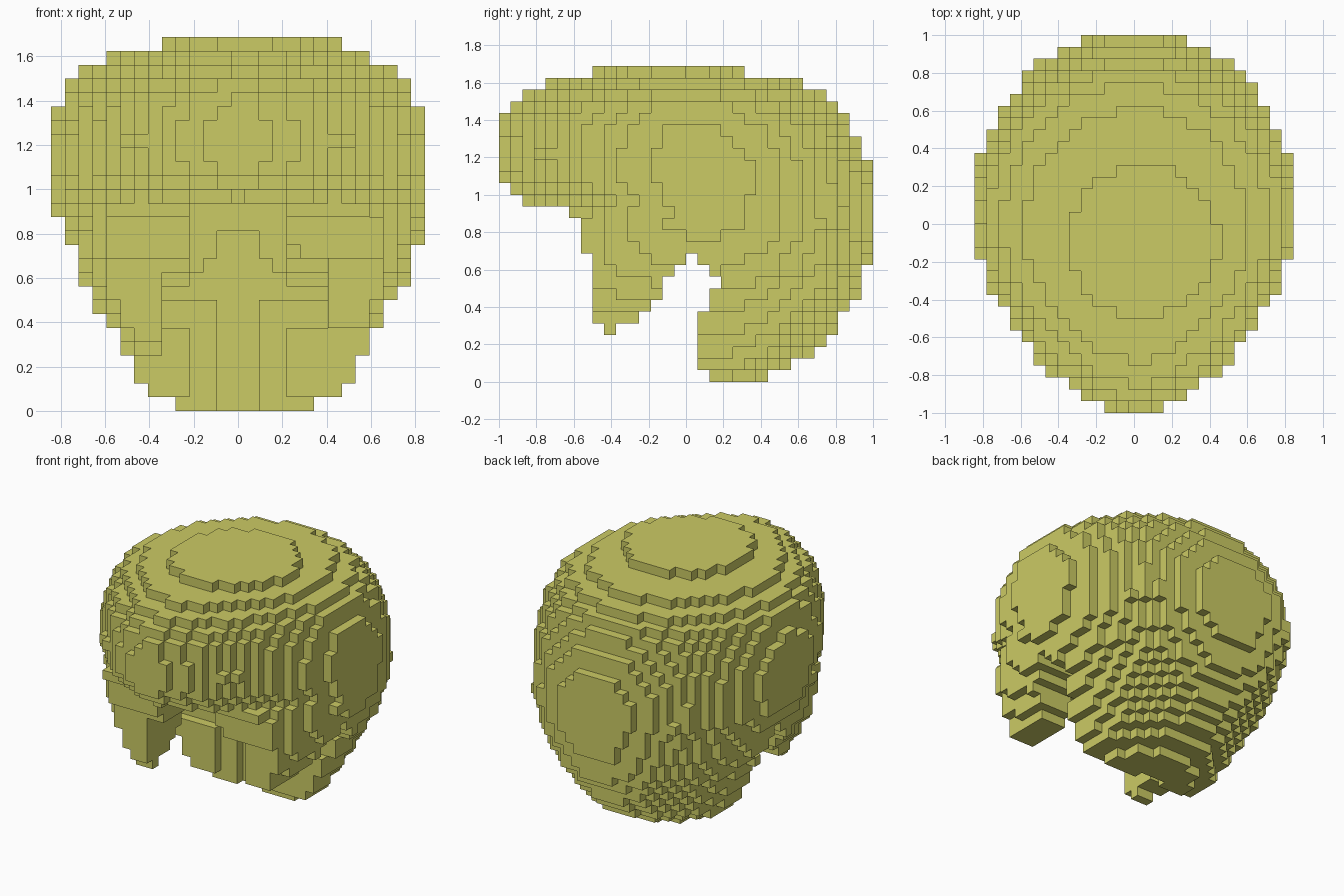
import bpy
import bmesh
from mathutils import Vector

if "Cube" in bpy.data.objects:
    bpy.data.objects.remove(bpy.data.objects["Cube"], do_unlink=True)

CELL = 0.0625
NX, NY, NZ = 27, 32, 27

# One flat olive colour
olive = bpy.data.materials.new("olive")
olive.use_nodes = True
olive.diffuse_color = (0.6, 0.595, 0.128, 1)
olive.node_tree.nodes["Principled BSDF"].inputs["Base Color"].default_value = olive.diffuse_color


def curve(*points):
    """Sample a polyline of (layer, value) points at every layer."""
    values = []
    for k in range(NZ):
        for (k0, v0), (k1, v1) in zip(points, points[1:]):
            if k0 <= k <= k1:
                values.append(v0 + (v1 - v0) * (k - k0) / (k1 - k0))
                break
    return values


def runs(*pairs):
    """Expand (value, count) pairs into one value per layer."""
    return [value for value, count in pairs for _ in range(count)]


# Smooth body profile, in cells, from the bottom layer to the top
HALF_WIDTH = curve((0, 5), (1, 7), (2, 7.8), (4, 8.9), (6, 9.9), (7, 10.5), (9, 11.7),
                   (12, 12.7), (13, 13), (14, 13.3), (17, 13.75), (20, 13.45), (21, 13.15),
                   (22, 12.8), (23, 12.4), (24, 11.3), (25, 9.5), (26, 6.3))
BACK = curve((0, 23), (1, 25), (2, 26.7), (4, 28.7), (7, 30.8), (10, 31.8),
             (14, 32.5), (18, 31.75), (20, 30.9), (22, 29.8), (23, 28.9), (24, 27.7),
             (25, 25.7), (26, 20.9))
FRONT = curve((0, -5), (9, -5), (14, 0), (15, 2.4), (16, 1.3), (17, 0.2), (19, -0.4),
              (22, 0.3), (23, 1.3), (24, 2.3), (25, 4.3), (26, 8.1))
MIDDLE_Y = curve((0, 18), (6, 17.5), (17, 17), (24, 16), (26, 14.5))
MIDDLE_X = curve((0, 14), (6, 14), (7, 13.9), (13, 13.9), (14, 13.5), (20, 13.5),
                 (21, 13.6), (25, 13.6), (26, 14.3))

# Opening under the fringe: back wall, its arched niche, and the hanging locks
FRINGE = 15
WALL = runs((18, 1), (17, 5), (18, 2), (19, 1), (18, 1), (17, 1), (16, 1),
            (15, 1), (13, 1), (10, 1))
NICHE = runs((2, 8), (4, 2), (3, 1), (2, 2), (0, 2))
LOCK_START = runs((9, 5), (8, 6), (7, 3), (6, 1))
LOCK_END = runs((10, 5), (12, 1), (13, 1), (14, 2), (15, 1), (16, 1), (NY, 4))


def in_egg(i, j, k):
    """Rounded layer outline, more pointed at the front than at the back."""
    dx = abs(i + 0.5 - MIDDLE_X[k]) / HALF_WIDTH[k]
    dy = j + 0.5 - MIDDLE_Y[k]
    if dy > 0:
        return dx ** 2.05 + (dy / (BACK[k] - MIDDLE_Y[k])) ** 2.05 <= 1
    px, py = (2, 2) if k > 25 else (1.55, 1.75)
    return dx ** px + (-dy / (MIDDLE_Y[k] - FRONT[k])) ** py <= 1


def part_at(i, j, k):
    """Name of the part filling this cell, or None where it is empty."""
    if not in_egg(i, j, k):
        return None
    if k >= FRINGE:
        return "crown"
    middle = abs(i - 13)
    wall = WALL[k]
    if middle < 4:
        wall = 19 if middle < NICHE[k] else 18
    if j >= wall:
        return "back_mass"
    right_edge = 20 if k < 11 else 18 if k < 12 else 17
    left_edge = 8 if k < 10 else 10
    if LOCK_START[k] <= j < LOCK_END[k]:
        if i < left_edge and k >= 4:
            return "right_lock"
        if i >= right_edge and k >= 6:
            return "left_lock"
    return None


cells = {}
for k in range(NZ):
    for j in range(NY):
        for i in range(NX):
            part = part_at(i, j, k)
            if part:
                cells[i, j, k] = part


def build_blocks(name):
    """Make the exposed block faces of one part."""
    bm = bmesh.new()
    corners = {}

    def corner(p):
        key = tuple(p)
        if key not in corners:
            corners[key] = bm.verts.new(((p[0] - NX / 2) * CELL,
                                         (p[1] - NY / 2) * CELL, p[2] * CELL))
        return corners[key]

    for cell, part in cells.items():
        if part != name:
            continue
        for axis in range(3):
            u, v = Vector((0, 0, 0)), Vector((0, 0, 0))
            u[(axis + 1) % 3] = 1
            v[(axis + 2) % 3] = 1
            for side in (0, 1):
                neighbour = list(cell)
                neighbour[axis] += 2 * side - 1
                if tuple(neighbour) in cells:
                    continue
                p = Vector(cell)
                p[axis] += side
                ring = [p, p + u, p + u + v, p + v]
                if side == 0:
                    ring.reverse()
                bm.faces.new([corner(q) for q in ring])
    mesh = bpy.data.meshes.new(name)
    bm.to_mesh(mesh)
    bm.free()
    mesh.materials.append(olive)
    bpy.context.collection.objects.link(bpy.data.objects.new(name, mesh))


for part_name in ("crown", "back_mass", "left_lock", "right_lock"):
    build_blocks(part_name)
